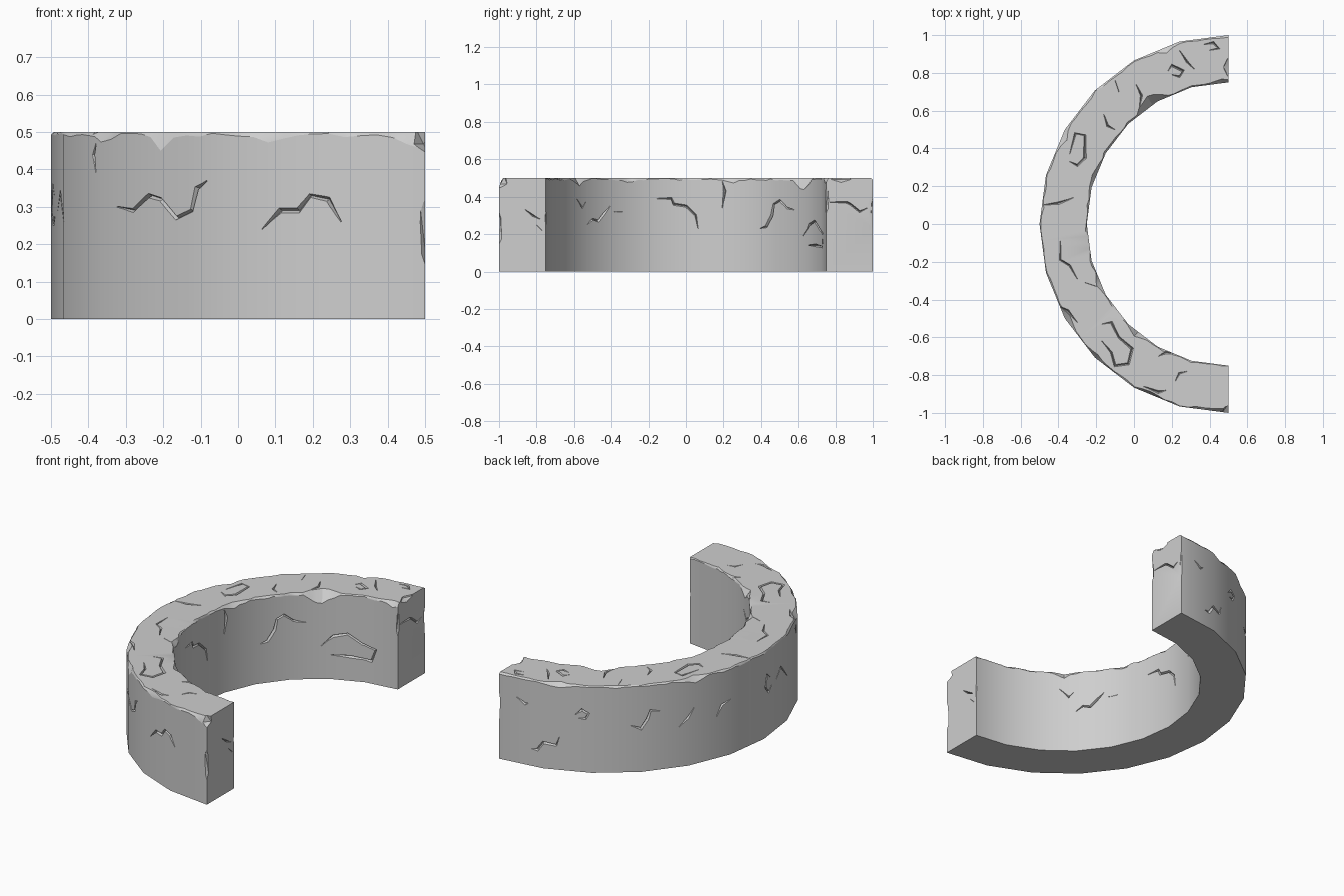
import bpy, bmesh, math, random
from mathutils import Vector, Matrix

random.seed(7)
if "Cube" in bpy.data.objects:
    bpy.data.objects.remove(bpy.data.objects["Cube"])

OUTER, INNER, HEIGHT = 1.0, 0.75, 0.5
FACET = 15                      # degrees per flat side
CENTRE = Vector((0.5, 0, 0))    # centre of the arc


def radial(angle):
    a = math.radians(angle)
    return Vector((-math.cos(a), math.sin(a), 0))


def wall_point(angle, radius, z):
    """Point on the flat-sided wall of the arc."""
    mid = (math.floor(min(angle, 89.9) / FACET) + 0.5) * FACET
    r = radius * math.cos(math.radians(FACET / 2)) / math.cos(math.radians(angle - mid))
    return CENTRE + radial(angle) * r + Vector((0, 0, z))


def rim_wear(angle, chips):
    """Drop and width of the worn rim: light noise plus larger chips."""
    drop = random.uniform(0.003, 0.014)
    width = random.uniform(0.002, 0.012)
    for at, half, d, w in chips:
        k = max(0, 1 - abs(angle - at) / half)
        drop += d * k
        width += w * k
    return drop, width


def mesh_object(name, bm):
    bmesh.ops.recalc_face_normals(bm, faces=bm.faces)
    mesh = bpy.data.meshes.new(name)
    bm.to_mesh(mesh)
    bm.free()
    ob = bpy.data.objects.new(name, mesh)
    bpy.context.collection.objects.link(ob)
    return ob


# Curved wall body: one worn cross-section swept round half a circle
outer_chips = [(-90, 7, 0.04, 0.02), (-45, 3, 0.04, 0.01), (-30, 4, 0.02, 0.02),
               (-65, 4, 0.02, 0.01), (28, 4, 0.02, 0.03), (70, 4, 0.02, 0.02)]
inner_chips = [(57, 8, 0.06, 0.05), (-50, 5, 0.03, 0.02), (20, 4, 0.02, 0.02),
               (-25, 4, 0.02, 0.02), (88, 4, 0.02, 0.02)]
bm = bmesh.new()
sections = []
steps = 72
for i in range(steps + 1):
    ang = -90 + 180 * i / steps
    od, ow = rim_wear(ang, outer_chips)
    nd, nw = rim_wear(ang, inner_chips)
    profile = [(INNER, 0, 0), (OUTER, 0, 0), (OUTER, 0, HEIGHT - od),
               (OUTER, -ow, HEIGHT), (INNER, nw, HEIGHT), (INNER, 0, HEIGHT - nd)]
    sections.append([bm.verts.new(wall_point(ang, r, z) + radial(ang) * shift)
                     for r, shift, z in profile])
for a, b in zip(sections, sections[1:]):
    for j in range(len(a)):
        k = (j + 1) % len(a)
        bm.faces.new((a[j], a[k], b[k], b[j]))
bm.faces.new(sections[0])
bm.faces.new(sections[-1])
wall = mesh_object("curved_stone_wall", bm)

# Crack paths: angle in degrees with height, or flat position, in hundredths
outer_cracks = [
    [(-34, 30), (-38, 29), (-42, 33), (-45, 32), (-48, 27), (-51, 29), (-52, 35), (-54, 37)],
    [(-64, 24), (-67, 29), (-70, 29), (-72, 33), (-75, 32), (-77, 26)],
    [(-28, 47), (-27, 44), (-28, 39)],
    [(-8, 29), (-11, 34), (-15, 26)],
    [(79, 10), (77, 10), (75, 15), (71, 14), (70, 19)],
    [(65, 33), (63, 36), (61, 34), (62, 31), (64, 31)],
    [(48, 27), (45, 25), (43, 30), (42, 35), (39, 34)],
    [(33, 23), (30, 28), (28, 33)],
    [(20, 24), (18, 30), (15, 32)],
    [(-4, 33), (-2, 36), (-1, 29), (-3, 25), (-5, 28)],
    [(84, 38), (81, 35), (80, 36)],
]
inner_cracks = [
    [(-45, 25), (-42, 28), (-39, 27), (-36, 31), (-33, 35)],
    [(-31, 32), (-27, 32)],
    [(-52, 39), (-48, 34), (-46, 37)],
    [(-12, 39), (-6, 39), (-5, 36), (0, 35), (4, 30), (5, 23)],
    [(15, 34), (16, 43), (15, 48)],
    [(32, 23), (35, 24), (38, 30), (39, 36), (42, 38), (46, 34), (51, 33)],
    [(57, 19), (62, 25), (68, 27), (74, 22), (80, 20), (78, 13), (69, 14), (61, 14)],
]
top_cracks = [
    [(-34, 37), (-31, 48), (-26, 47), (-26, 35), (-30, 31), (-34, 33)],
    [(-48, 10), (-40, 11), (-32, 14)],
    [(-39, -9), (-39, -19), (-34, -22), (-30, -29)],
    [(-26, -31), (-20, -33)],
    [(-41, -43), (-35, -46), (-30, -52)],
    [(-17, -53), (-12, -52), (-8, -60), (-1, -66), (-3, -74), (-10, -75), (-12, -68), (-17, -62)],
    [(5, -86), (13, -89), (17, -88)],
    [(22, -83), (24, -79), (28, -78)],
    [(13, -70), (17, -68), (25, -69)],
    [(1, 74), (4, 68), (3, 62)],
    [(-16, 58), (-14, 52), (-10, 50)],
    [(18, 81), (20, 84), (26, 81), (24, 78), (20, 79)],
    [(24, 92), (28, 86), (32, 82)],
    [(37, 95), (42, 96), (45, 93), (40, 92)],
    [(-10, 76), (-8, 70)],
]
end_cracks = [
    [(-86, 33), (-82, 30), (-78, 28)],
    [(-80, 25), (-77, 22)],
    [(77, 37), (86, 37), (88, 36), (93, 32), (97, 34)],
]


def on_wall(radius, sign):
    return lambda u, v: (wall_point(u, radius, v / 100), radial(u) * sign)


def on_top(u, v):
    return Vector((u / 100, v / 100, HEIGHT)), Vector((0, 0, 1))


def on_end(u, v):
    return Vector((0.5, u / 100, v / 100)), Vector((1, 0, 0))


def add_groove(bm, path, surface, half=0.007, depth=0.014):
    """Tapered wedge along a path, used to cut a crack."""
    spots = [surface(u, v) for u, v in path]
    rings = []
    for i, (p, n) in enumerate(spots):
        before, after = spots[max(i - 1, 0)][0], spots[min(i + 1, len(spots) - 1)][0]
        side = n.cross(after - before).normalized()
        size = 0.3 if i in (0, len(spots) - 1) else random.uniform(0.8, 1.15)
        lift = p + n * 0.008
        rings.append([bm.verts.new(q) for q in (lift + side * half * size * 1.5,
                                                lift - side * half * size * 1.5,
                                                p - n * depth * size)])
    for a, b in zip(rings, rings[1:]):
        for j in range(3):
            k = (j + 1) % 3
            bm.faces.new((a[j], a[k], b[k], b[j]))
    bm.faces.new(rings[0])
    bm.faces.new(rings[-1])


# Cutter holding every crack and the broken corners of the ends
bm = bmesh.new()
for paths, surface in ((outer_cracks, on_wall(OUTER, 1)), (inner_cracks, on_wall(INNER, -1)),
                       (top_cracks, on_top), (end_cracks, on_end)):
    for path in paths:
        add_groove(bm, path, surface)
for place, size in (((0.51, -1.01, 0.23), (0.03, 0.03, 0.13)),
                    ((0.51, -1.0, 0.49), (0.05, 0.05, 0.05)),
                    ((0.51, 0.83, 0.51), (0.04, 0.06, 0.04)),
                    ((0.51, 0.75, 0.38), (0.02, 0.02, 0.1)),
                    ((0.51, 1.01, 0.3), (0.02, 0.03, 0.14)),
                    ((0.51, -0.74, 0.28), (0.02, 0.02, 0.08))):
    bmesh.ops.create_icosphere(bm, subdivisions=1, radius=1, matrix=Matrix.LocRotScale(
        Vector(place), None, Vector(size)))
cutter = mesh_object("damage_cutter", bm)
cutter.hide_render = True

mod = wall.modifiers.new("damage", 'BOOLEAN')
mod.operation, mod.solver, mod.object, mod.use_self = 'DIFFERENCE', 'EXACT', cutter, True
bpy.ops.object.select_all(action='DESELECT')
bpy.context.view_layer.objects.active = wall
wall.select_set(True)
bpy.ops.object.modifier_apply(modifier=mod.name)
bpy.data.objects.remove(cutter)

# Stone material
stone = bpy.data.materials.new("pale_grey_stone")
stone.use_nodes = True
colour = (0.62, 0.62, 0.62, 1)
stone.diffuse_color = colour
stone.node_tree.nodes["Principled BSDF"].inputs["Base Color"].default_value = colour
mesh = wall.data
mesh.materials.clear()
mesh.materials.append(stone)

# Smooth shading, with round normals over the flat-sided walls
bpy.ops.object.shade_smooth_by_angle(angle=math.radians(30))
normals = [Vector((0, 0, 0)) for _ in mesh.loops]
for poly in mesh.polygons:
    out = poly.center - CENTRE
    out.z = 0
    facing = poly.normal.dot(out.normalized())
    if abs(poly.normal.z) < 0.05 and abs(facing) > 0.985:
        for li in poly.loop_indices:
            d = mesh.vertices[mesh.loops[li].vertex_index].co - CENTRE
            d.z = 0
            normals[li] = d.normalized() * math.copysign(1, facing)
mesh.normals_split_custom_set(normals)
